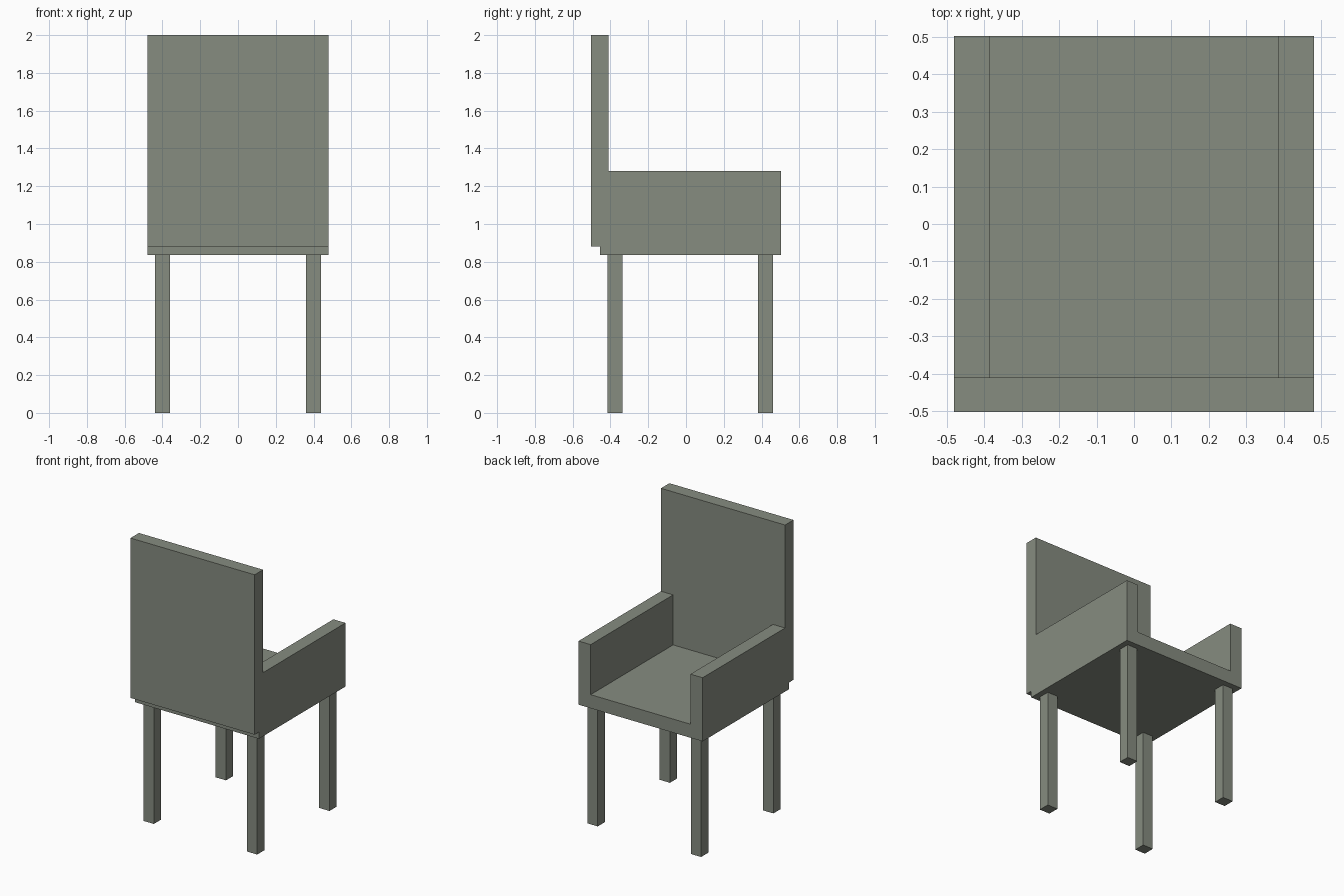
import bpy

if "Cube" in bpy.data.objects:
    bpy.data.objects.remove(bpy.data.objects["Cube"])

# One grey-green colour for the whole chair
paint = bpy.data.materials.new("grey_green")
paint.diffuse_color = (0.24, 0.262, 0.217, 1.0)
paint.use_nodes = True
paint.node_tree.nodes["Principled BSDF"].inputs["Base Color"].default_value = paint.diffuse_color


def box(name, x, y, z):
    """Box from (min, max) ranges on each axis."""
    ranges = (x, y, z)
    bpy.ops.mesh.primitive_cube_add(size=1)
    ob = bpy.context.object
    ob.name = name
    for v in ob.data.vertices:
        v.co = [r[0] if c < 0 else r[1] for c, r in zip(v.co, ranges)]
    ob.data.materials.append(paint)
    return ob


# Seat slab; the backrest overlaps its rear edge
box("seat", (-0.48, 0.48), (-0.455, 0.502), (0.835, 0.93))

# Tall backrest
box("backrest", (-0.48, 0.48), (-0.502, -0.409), (0.882, 2.0))

# Armrests and legs, mirrored left and right
for side, s in (("left", -1), ("right", 1)):
    def span(a, b):
        return tuple(sorted((s * a, s * b)))

    box(side + "_armrest", span(0.386, 0.48), (-0.409, 0.502), (0.93, 1.28))
    box(side + "_front_leg", span(0.36, 0.44), (-0.416, -0.337), (0.0, 0.835))
    box(side + "_rear_leg", span(0.36, 0.44), (0.382, 0.461), (0.0, 0.835))
